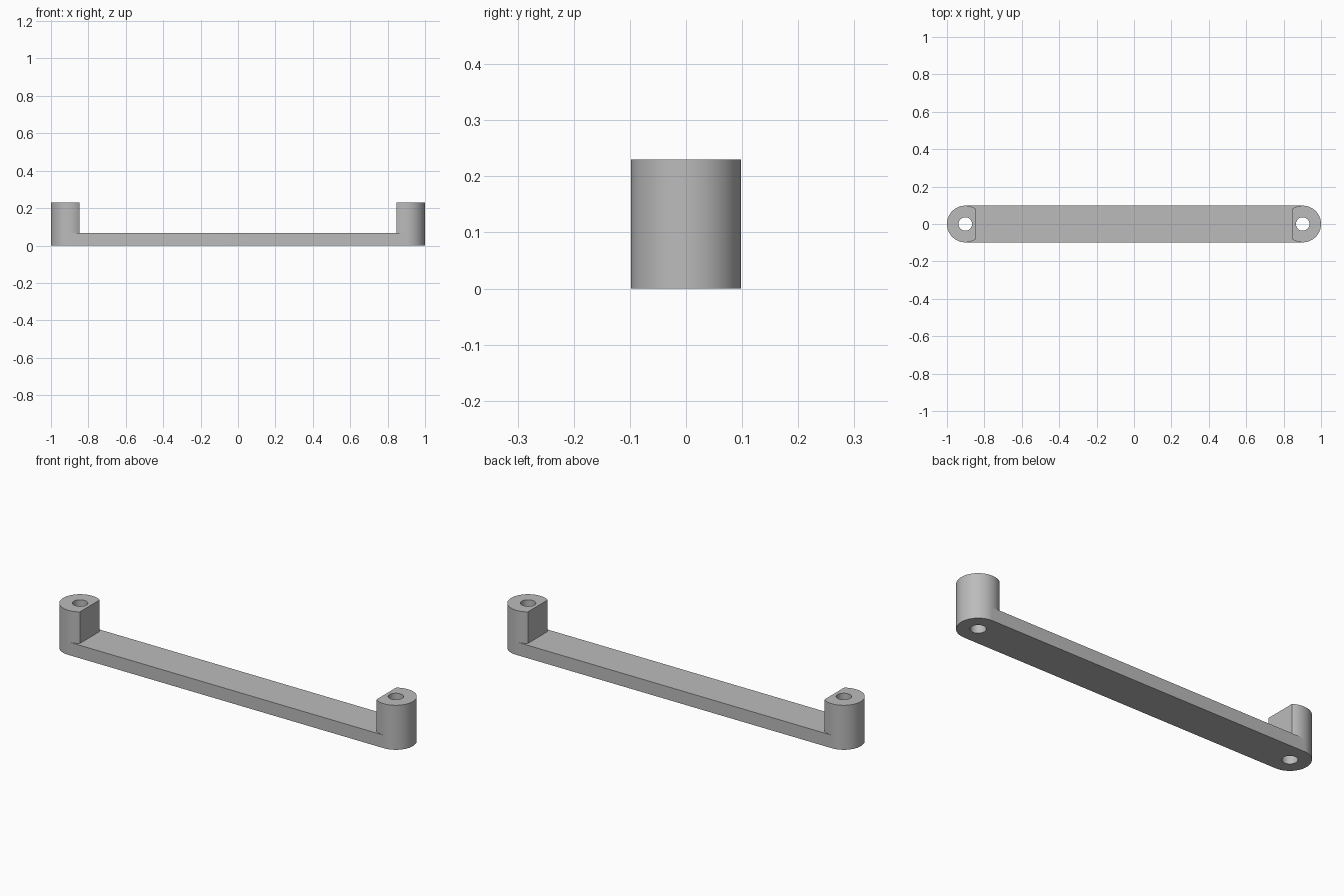
import bpy
import bmesh
from math import cos, sin, pi, acos, radians

if "Cube" in bpy.data.objects:
    bpy.data.objects.remove(bpy.data.objects["Cube"], do_unlink=True)

RADIUS = 0.098            # rounded ends of the bar
CENTRE = 1 - RADIUS       # distance of each post axis from the middle
BAR_TOP, POST_TOP = 0.067, 0.23
FLAT = 0.847              # inner flat face of each post
HOLE = 0.036

grey = bpy.data.materials.new("Grey plastic")
grey.use_nodes = True
colour = (0.5, 0.5, 0.5, 1)
grey.diffuse_color = colour
grey.node_tree.nodes["Principled BSDF"].inputs["Base Color"].default_value = colour


def arc(cx, radius, start, end, steps):
    return [(cx + radius * cos(start + (end - start) * i / steps),
             radius * sin(start + (end - start) * i / steps))
            for i in range(steps + 1)]


def prism(name, outline, bottom, top):
    """Extrude a counter-clockwise plan outline from bottom to top."""
    bm = bmesh.new()
    face = bm.faces.new([bm.verts.new((x, y, bottom)) for x, y in outline])
    grown = bmesh.ops.extrude_face_region(bm, geom=[face])["geom"]
    verts = [v for v in grown if isinstance(v, bmesh.types.BMVert)]
    bmesh.ops.translate(bm, verts=verts, vec=(0, 0, top - bottom))
    bmesh.ops.recalc_face_normals(bm, faces=bm.faces)
    mesh = bpy.data.meshes.new(name)
    bm.to_mesh(mesh)
    bm.free()
    mesh.materials.append(grey)
    obj = bpy.data.objects.new(name, mesh)
    bpy.context.collection.objects.link(obj)
    return obj


def combine(target, other, operation):
    """Apply a boolean and remove the helper."""
    mod = target.modifiers.new(operation.title(), "BOOLEAN")
    mod.operation, mod.object, mod.solver = operation, other, "EXACT"
    bpy.context.view_layer.objects.active = target
    bpy.ops.object.modifier_apply(modifier=mod.name)
    bpy.data.objects.remove(other, do_unlink=True)


# Flat bar with rounded ends
right_end = arc(CENTRE, RADIUS, -pi / 2, pi / 2, 48)
left_end = [(-x, -y) for x, y in right_end]
handle = prism("handle", right_end + left_end, 0, BAR_TOP)

# Upright end posts with a flat inner face, then screw holes through them
flat_angle = acos((FLAT - CENTRE) / RADIUS)
quarter = arc(CENTRE, RADIUS, pi / 2, flat_angle, 10)[1:]
post_outline = [(x, -y) for x, y in reversed(quarter)] + right_end + quarter
hole_outline = arc(CENTRE, HOLE, 0, 2 * pi, 48)[:-1]
for side in (1, -1):
    post = prism("post", [(side * x, side * y) for x, y in post_outline],
                 BAR_TOP, POST_TOP)
    combine(handle, post, "UNION")
for side in (1, -1):
    hole = prism("screw_hole", [(side * x, side * y) for x, y in hole_outline],
                 -0.1, POST_TOP + 0.1)
    combine(handle, hole, "DIFFERENCE")

# Smooth curved walls, crisp edges
bpy.ops.object.select_all(action="DESELECT")
handle.select_set(True)
bpy.context.view_layer.objects.active = handle
bpy.ops.object.shade_smooth_by_angle(angle=radians(30))
